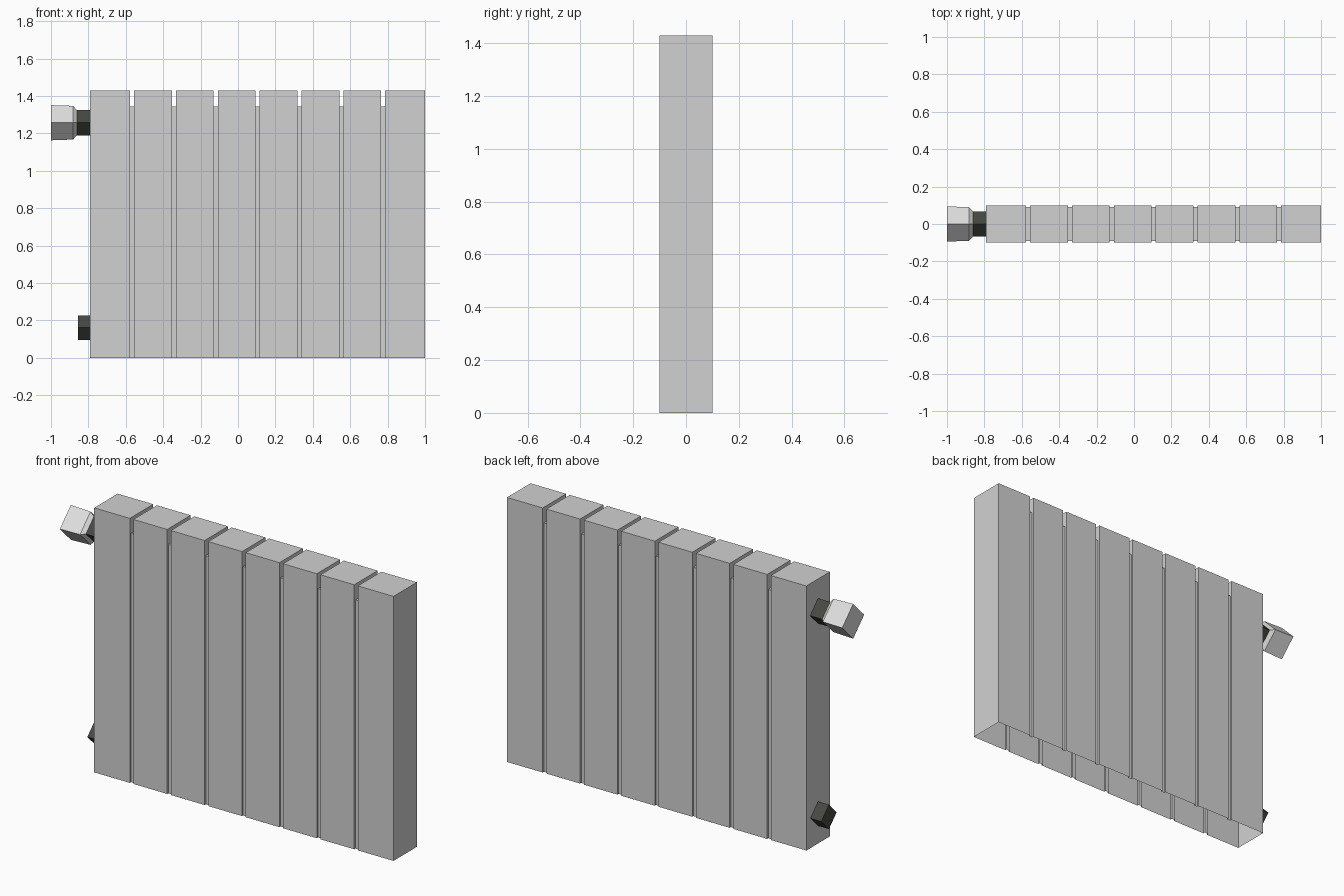
import bpy, bmesh
from math import cos, sin, pi

if "Cube" in bpy.data.objects:
    bpy.data.objects.remove(bpy.data.objects["Cube"])


def material(name, rgb):
    m = bpy.data.materials.new(name)
    m.diffuse_color = (*rgb, 1)
    m.use_nodes = True
    m.node_tree.nodes["Principled BSDF"].inputs["Base Color"].default_value = m.diffuse_color
    return m


GREY = material("panel grey", (0.64, 0.64, 0.64))
LIGHT = material("valve light grey", (0.74, 0.74, 0.74))
DARK = material("pipe charcoal", (0.065, 0.065, 0.055))


def finish(name, bm, mat):
    me = bpy.data.meshes.new(name)
    bm.to_mesh(me)
    bm.free()
    me.materials.append(mat)
    ob = bpy.data.objects.new(name, me)
    bpy.context.collection.objects.link(ob)
    return ob


# Radiator shell: U-shaped sections lofted along x, open underneath
X0, X1, COUNT, GAP = -0.79, 1.0, 8, 0.022
PANEL = (0.10, 1.43)     # half depth, height
GROOVE = (0.09, 1.345)
pitch = (X1 - X0) / COUNT

sections = [(X0, PANEL)]
for i in range(1, COUNT):
    c = X0 + i * pitch
    a, b = c - GAP / 2, c + GAP / 2
    sections += [(a, PANEL), (a, GROOVE), (b, GROOVE), (b, PANEL)]
sections.append((X1, PANEL))

bm = bmesh.new()
rings = [[bm.verts.new((x, y, z)) for y, z in ((-d, 0), (-d, h), (d, h), (d, 0))]
         for x, (d, h) in sections]
for a, b in zip(rings, rings[1:]):
    for k in range(3):
        bm.faces.new((a[k], b[k], b[k + 1], a[k + 1]))
bm.faces.new(rings[0])
bm.faces.new(rings[-1][::-1])
finish("radiator_shell", bm, GREY)


# Four-sided fittings standing on a corner, lofted along x
def fitting(name, profile, z, mat):
    bm = bmesh.new()
    rings = [[bm.verts.new((x, r * cos(k * pi / 2), z + r * sin(k * pi / 2)))
              for k in range(4)] for x, r in profile]
    for a, b in zip(rings, rings[1:]):
        for k in range(4):
            n = (k + 1) % 4
            bm.faces.new((a[k], a[n], b[n], b[k]))
    bm.faces.new(rings[0])
    bm.faces.new(rings[-1])
    bmesh.ops.recalc_face_normals(bm, faces=bm.faces)
    finish(name, bm, mat)


fitting("upper_pipe", [(-0.87, 0.068), (-0.788, 0.068)], 1.257, DARK)
fitting("lower_pipe", [(-0.855, 0.066), (-0.788, 0.066)], 0.161, DARK)
fitting("valve_knob", [(-1.0, 0.094), (-0.882, 0.09), (-0.862, 0.068)], 1.257, LIGHT)
